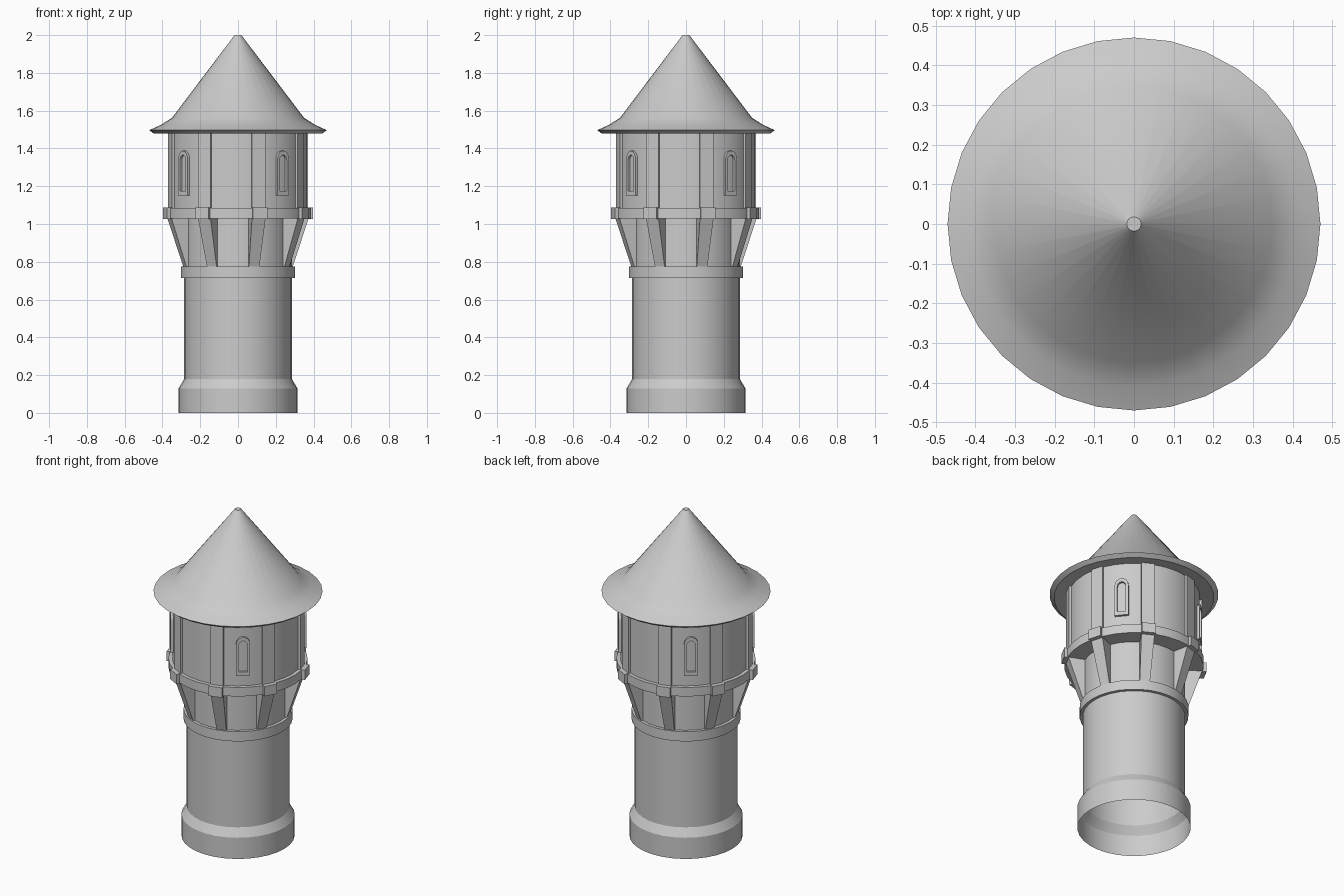
import bpy, bmesh, math
from math import sin, cos, pi, radians

if "Cube" in bpy.data.objects:
    bpy.data.objects.remove(bpy.data.objects["Cube"])

STEP = 360 / 32  # every round part is a 32-sided lathe


def finish(name, bm, angle=30):
    bmesh.ops.recalc_face_normals(bm, faces=bm.faces)
    me = bpy.data.meshes.new(name)
    bm.to_mesh(me)
    bm.free()
    ob = bpy.data.objects.new(name, me)
    bpy.context.collection.objects.link(ob)
    bpy.ops.object.select_all(action='DESELECT')
    ob.select_set(True)
    bpy.context.view_layer.objects.active = ob
    bpy.ops.object.shade_smooth_by_angle(angle=radians(angle))
    return ob


def lathe(name, profile, cap_top=False):
    bm = bmesh.new()
    rings = [[bm.verts.new((r * cos(radians(i * STEP)), r * sin(radians(i * STEP)), z))
              for i in range(32)] for r, z in profile]
    for a, b in zip(rings, rings[1:]):
        for i in range(32):
            j = (i + 1) % 32
            bm.faces.new((a[i], a[j], b[j], b[i]))
    if cap_top:
        bm.faces.new(rings[-1])
    return finish(name, bm)


def segment(name, profile, start):
    """Closed profile swept over one of the 32 sides."""
    bm = bmesh.new()
    ends = [[bm.verts.new((r * cos(radians(a)), r * sin(radians(a)), z)) for r, z in profile]
            for a in (start, start + STEP)]
    n = len(profile)
    for i in range(n):
        j = (i + 1) % n
        bm.faces.new((ends[0][i], ends[0][j], ends[1][j], ends[1][i]))
    bm.faces.new(ends[0])
    bm.faces.new(ends[1])
    return finish(name, bm)


def arch(half, bottom, spring):
    top = [(half * cos(pi * k / 8), spring + half * 1.15 * sin(pi * k / 8)) for k in range(9)]
    return [(half, bottom)] + top + [(-half, bottom)]


def window_frame(name, angle, inner_r=0.35, outer_r=0.378):
    bm = bmesh.new()
    a = radians(angle)

    def loop(pts, r):
        return [bm.verts.new((r * cos(a) - u * sin(a), r * sin(a) + u * cos(a), z)) for u, z in pts]

    outer, inner = arch(0.039, 1.152, 1.343), arch(0.024, 1.175, 1.338)
    loops = [loop(outer, inner_r), loop(outer, outer_r), loop(inner, outer_r), loop(inner, inner_r)]
    n = len(outer)
    for k in range(4):
        p, q = loops[k], loops[(k + 1) % 4]
        for i in range(n):
            j = (i + 1) % n
            bm.faces.new((p[i], p[j], q[j], q[i]))
    return finish(name, bm)


# Hollow shaft with splayed foot, open at the bottom
lathe("shaft", [(0.315, 0), (0.315, 0.13), (0.285, 0.18), (0.285, 1.03)])
# Collar below the corbels
lathe("collar", [(0.285, 0.715), (0.303, 0.715), (0.303, 0.775), (0.285, 0.775)])
# Overhanging upper chamber with its floor band
lathe("chamber", [(0.285, 1.03), (0.387, 1.03), (0.387, 1.085), (0.365, 1.085), (0.365, 1.49)])

# Eight corbels, band blocks and pilasters, each one side wide
for k in range(8):
    s = -90 + STEP + 45 * k
    segment(f"corbel_{k}", [(0.28, 0.775), (0.296, 0.775), (0.381, 1.03), (0.28, 1.03)], s)
    segment(f"band_block_{k}", [(0.36, 1.027), (0.406, 1.027), (0.406, 1.087), (0.36, 1.087)], s)
    segment(f"pilaster_{k}", [(0.355, 1.087), (0.379, 1.087), (0.379, 1.487), (0.355, 1.487)], s)

# Four arched windows, in every other panel
for k in range(4):
    window_frame(f"window_frame_{k}", -90 + 3.5 * STEP + 90 * k)

# Flared conical roof with eave lip
lathe("roof", [(0.36, 1.488), (0.445, 1.478), (0.47, 1.497), (0.41, 1.524), (0.35, 1.562),
               (0.018, 2.0)], cap_top=True)
